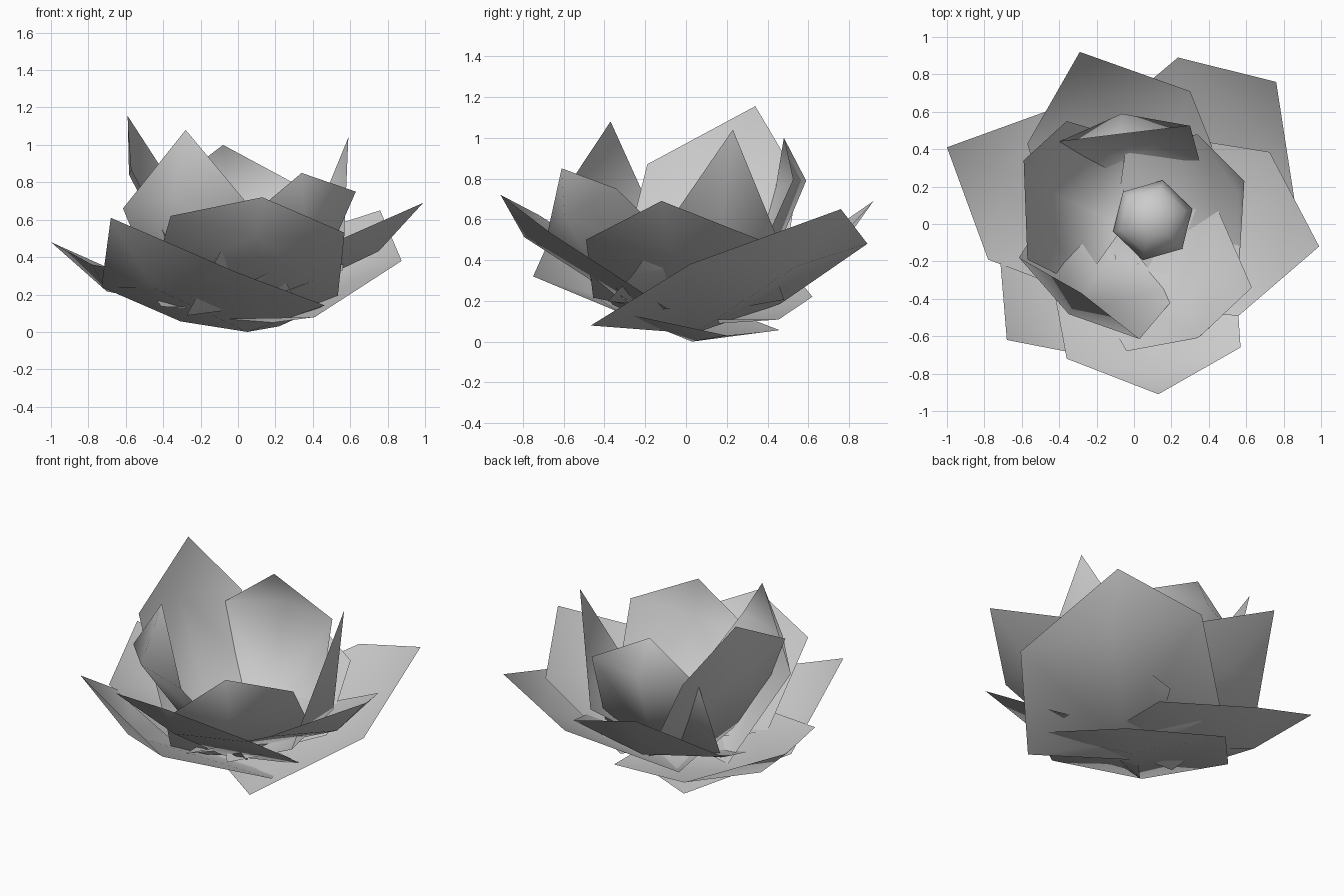
import bpy, math
from mathutils import Vector

cube = bpy.data.objects.get("Cube")
if cube:
    bpy.data.objects.remove(cube, do_unlink=True)

grey = bpy.data.materials.new("pale_grey")
grey.use_nodes = True
colour = (0.6, 0.6, 0.6, 1.0)
grey.diffuse_color = colour
grey.node_tree.nodes["Principled BSDF"].inputs["Base Color"].default_value = colour

LOWER_WIDTH = 1.07   # lower corners relative to the upper corners
LOWER_LIFT = 0.11    # how far the lower corners curl inwards
CUP_DEPTH = 0.11     # how far the middle bulges outwards
ROOT_LENGTH = 0.24   # short foot running in under the bud


def add_mesh(name, verts, faces):
    mesh = bpy.data.meshes.new(name)
    mesh.from_pydata([tuple(v) for v in verts], [], faces)
    mesh.materials.append(grey)
    for poly in mesh.polygons:
        poly.use_smooth = True
    mesh.update()
    obj = bpy.data.objects.new(name, mesh)
    bpy.context.scene.collection.objects.link(obj)
    return obj


def petal(name, tip, left, right, heel):
    """Cupped petal spanned by its tip, two upper corners and heel."""
    tip, left, right, heel = map(Vector, (tip, left, right, heel))
    middle = (left + right) / 2
    side = (left - right) / 2
    to_focus = Vector((0, 0, 1.4)) - middle

    def inward(direction):
        normal = side.cross(direction).normalized()
        return normal if normal.dot(to_focus) > 0 else -normal

    lift = inward(middle - heel) * LOWER_LIFT
    low_left = heel + side * LOWER_WIDTH + lift
    low_right = heel - side * LOWER_WIDTH + lift
    belly = middle + (tip - middle) * 0.15 - inward(tip - heel) * CUP_DEPTH
    run = heel - middle
    root = heel + Vector((run.x, run.y, 0)).normalized() * ROOT_LENGTH
    root.z += 0.03

    verts = [heel, low_left, left, tip, right, low_right, belly, root]
    faces = [(0, 6, 2, 1), (0, 5, 4, 6), (6, 3, 2), (6, 4, 3),
             (0, 1, 7), (0, 7, 5)]
    if side.cross(tip - heel).dot(to_focus) > 0:
        faces = [f[::-1] for f in faces]
    return add_mesh(name, verts, faces)


# Inner ring of upright petals
petal("inner_petal_back_right", (-0.59, 0.34, 1.155), (-0.36, 0.55, 0.80),
      (-0.57, -0.19, 0.87), (-0.27, 0.09, 0.23))
petal("inner_petal_front_right", (-0.28, -0.37, 1.08), (-0.615, -0.18, 0.66),
      (0.03, -0.615, 0.71), (-0.11, -0.16, 0.13))
petal("inner_petal_left", (0.59, 0.23, 1.04), (0.34, 0.48, 0.43),
      (0.56, -0.26, 0.33), (0.13, 0.04, 0.16))
petal("inner_petal_back", (-0.08, 0.48, 1.0), (-0.40, 0.44, 0.755),
      (0.30, 0.525, 0.795), (-0.02, 0.34, 0.2))

# Middle ring
petal("middle_petal_front_left", (0.34, -0.61, 0.85), (-0.04, -0.68, 0.53),
      (0.63, -0.34, 0.75), (0.14, -0.16, 0.14))
petal("middle_petal_front", (0.13, -0.91, 0.72), (-0.36, -0.72, 0.62),
      (0.57, -0.66, 0.53), (0.03, -0.20, 0.13))
petal("middle_petal_left", (0.99, -0.12, 0.69), (0.725, 0.385, 0.49),
      (0.56, -0.49, 0.50), (0.10, 0.0, 0.12))

# Outer ring of spreading petals
petal("outer_petal_back", (-0.29, 0.92, 0.69), (-0.57, 0.43, 0.35),
      (0.30, 0.71, 0.46), (0.05, 0.06, 0.10))
petal("outer_petal_back_left", (0.76, 0.76, 0.65), (0.235, 0.89, 0.48),
      (0.875, 0.02, 0.38), (0.11, 0.04, 0.04))
petal("outer_petal_right", (-1.0, 0.41, 0.48), (-0.42, 0.62, 0.22),
      (-0.78, -0.19, 0.36), (-0.04, 0.02, 0.08))
petal("outer_petal_front_right", (-0.68, -0.62, 0.61), (-0.73, -0.02, 0.24),
      (-0.01, -0.75, 0.32), (0.05, 0.03, 0.0))

# Six-sided bud in the centre, turned from a radius and height profile
SIDES = 6
profile = [(0.10, 0.10), (0.19, 0.18), (0.22, 0.28), (0.18, 0.38), (0.10, 0.44)]
verts, faces = [], []
for radius, height in profile:
    for i in range(SIDES):
        angle = math.tau * i / SIDES + math.radians(16)
        verts.append((0.1 + radius * math.cos(angle),
                      0.02 + radius * math.sin(angle), height))
for ring in range(len(profile) - 1):
    for i in range(SIDES):
        a, b = ring * SIDES + i, ring * SIDES + (i + 1) % SIDES
        faces.append((a, b, b + SIDES, a + SIDES))
top = len(verts)
verts.append((0.1, 0.02, 0.46))
for i in range(SIDES):
    faces.append((top - SIDES + i, top - SIDES + (i + 1) % SIDES, top))
faces.append(tuple(reversed(range(SIDES))))
add_mesh("centre_bud", verts, faces)
